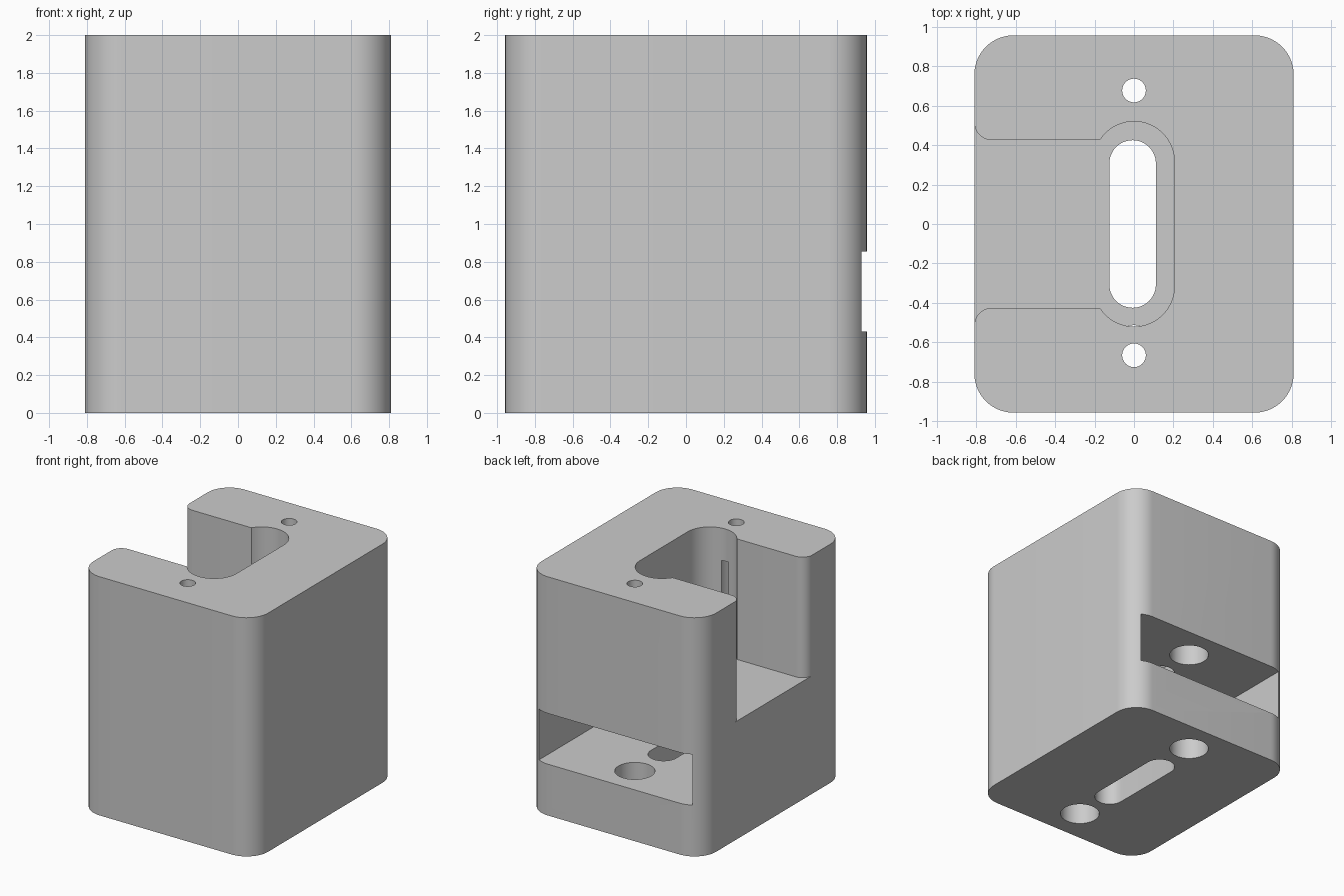
import bpy, bmesh, math

if "Cube" in bpy.data.objects:
    bpy.data.objects.remove(bpy.data.objects["Cube"])

W, D, H = 1.62, 1.914, 2.0          # block size


def arc(cx, cy, r, a0, a1, n=16):
    """Points on an arc, angles in degrees."""
    return [(cx + r * math.cos(math.radians(a0 + (a1 - a0) * i / n)),
             cy + r * math.sin(math.radians(a0 + (a1 - a0) * i / n))) for i in range(n + 1)]


def prism(name, pts, z0, z1):
    """Extrude a counter-clockwise outline from z0 to z1."""
    bm = bmesh.new()
    low = [bm.verts.new((x, y, z0)) for x, y in pts]
    high = [bm.verts.new((x, y, z1)) for x, y in pts]
    bm.faces.new(low[::-1])
    bm.faces.new(high)
    n = len(pts)
    for i in range(n):
        j = (i + 1) % n
        bm.faces.new((low[i], low[j], high[j], high[i]))
    mesh = bpy.data.meshes.new(name)
    bm.to_mesh(mesh)
    bm.free()
    obj = bpy.data.objects.new(name, mesh)
    bpy.context.collection.objects.link(obj)
    return obj


def circle(cx, cy, r):
    return arc(cx, cy, r, 0, 360, 48)[:-1]


# main block with rounded vertical corners
R = 0.2
cx, cy = W / 2 - R, D / 2 - R
block = prism("housing_block",
              arc(cx, cy, R, 0, 90) + arc(-cx, cy, R, 90, 180)
              + arc(-cx, -cy, R, 180, 270) + arc(cx, -cy, R, 270, 360), 0, H)

# upper pocket: round-ended well opening to the left with flared mouth
r, half, f = 0.205, 0.425, 0.09
yc = 0.52 - r
end = 180 - math.degrees(math.asin((half - yc) / r))
upper = (arc(0, yc, r, 0, end, 28)
         + arc(-W / 2 + f, half + f, f, 270, 180, 10)
         + [(-W / 2 - 0.1, half + f)])
pocket = upper + [(x, -y) for x, y in reversed(upper)]

# long slot through the floor of the pocket
sr, sx = 0.118, -0.007
slot = arc(sx, 0.425 - sr, sr, 0, 180, 24) + arc(sx, sr - 0.425, sr, 180, 360, 24)

# wide chamber opening to the back
chamber = [(-0.71, -0.857), (0.71, -0.857), (0.71, 1.1), (-0.71, 1.1)]

cutters = [prism("pocket_cutter", pocket, 0.99, 2.1),
           prism("slot_cutter", slot, -0.1, 1.2),
           prism("chamber_cutter", chamber, 0.43, 0.855)]

# screw holes: wide bore from below, narrow hole through the top
for side, y in (("back", 0.677), ("front", -0.666)):
    cutters.append(prism(side + "_bore_cutter", circle(0, y, 0.153), -0.1, 1.73))
    cutters.append(prism(side + "_screw_cutter", circle(0, y, 0.06), 1.5, 2.1))

bpy.context.view_layer.objects.active = block
block.select_set(True)
for c in cutters:
    m = block.modifiers.new(c.name, 'BOOLEAN')
    m.operation, m.solver, m.object = 'DIFFERENCE', 'EXACT', c
    bpy.ops.object.modifier_apply(modifier=m.name)
for c in cutters:
    bpy.data.objects.remove(c, do_unlink=True)

# single grey material
grey = bpy.data.materials.new("light_grey")
grey.diffuse_color = (0.6, 0.6, 0.6, 1)
grey.use_nodes = True
grey.node_tree.nodes["Principled BSDF"].inputs["Base Color"].default_value = grey.diffuse_color
block.data.materials.clear()
block.data.materials.append(grey)
for p in block.data.polygons:
    p.material_index = 0
bpy.ops.object.shade_smooth_by_angle(angle=math.radians(30))
